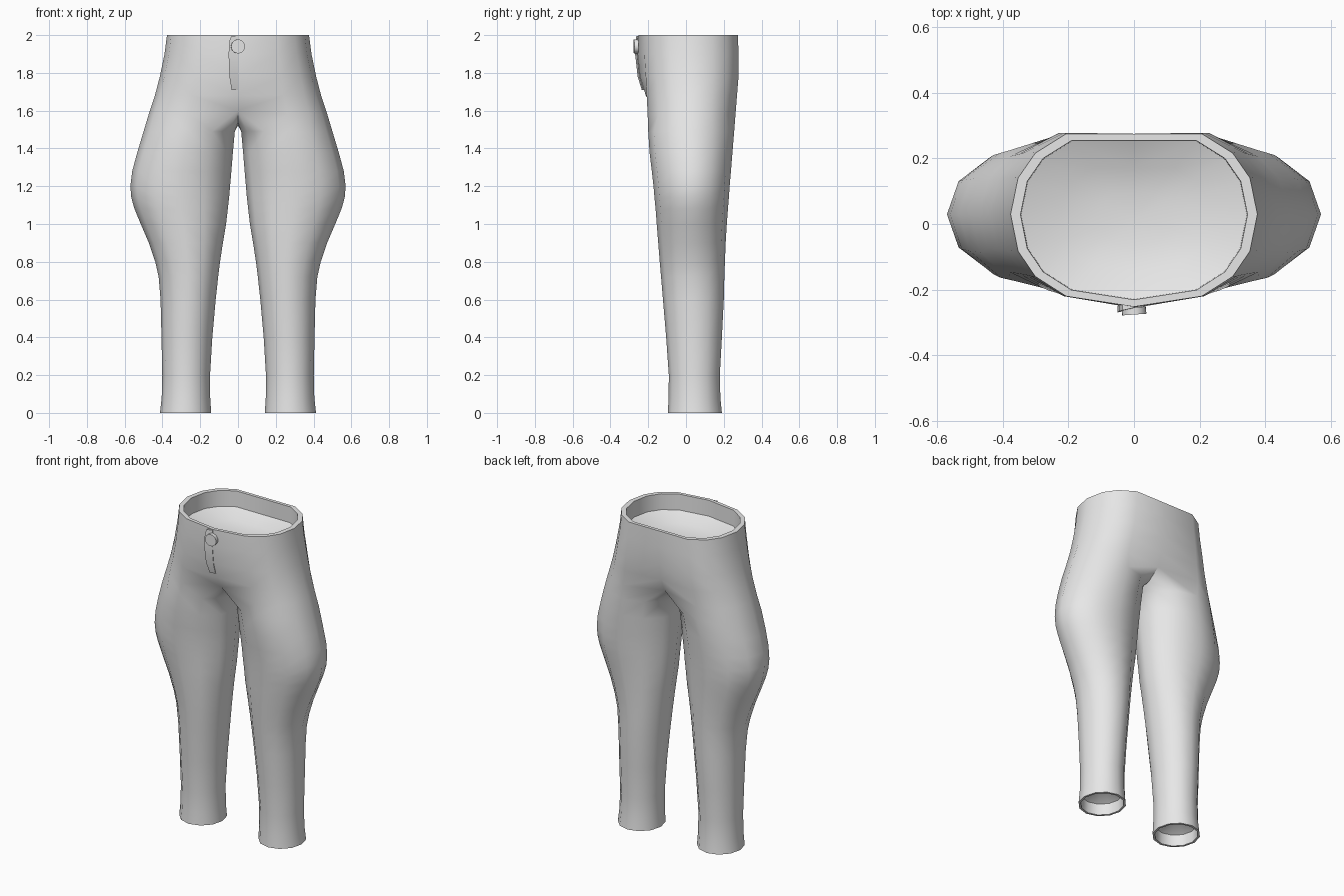
import bpy, bmesh, math
from mathutils import Vector

if "Cube" in bpy.data.objects:
    bpy.data.objects.remove(bpy.data.objects["Cube"])

cloth = bpy.data.materials.new("grey cloth")
cloth.diffuse_color = (0.8, 0.8, 0.8, 1)
cloth.use_nodes = True
cloth.node_tree.nodes["Principled BSDF"].inputs["Base Color"].default_value = cloth.diffuse_color


def finish(name, bm, angle=50):
    bmesh.ops.recalc_face_normals(bm, faces=bm.faces[:])
    me = bpy.data.meshes.new(name)
    bm.to_mesh(me)
    bm.free()
    ob = bpy.data.objects.new(name, me)
    bpy.context.collection.objects.link(ob)
    me.materials.append(cloth)
    bpy.ops.object.select_all(action='DESELECT')
    ob.select_set(True)
    bpy.context.view_layer.objects.active = ob
    bpy.ops.object.shade_smooth_by_angle(angle=math.radians(angle))
    return ob


def add(bm, pts):
    return [bm.verts.new(p) for p in pts]


def bridge(bm, a, b, closed):
    n = len(a)
    for i in range(n if closed else n - 1):
        j = (i + 1) % n
        bm.faces.new((a[i], a[j], b[j], b[i]))


def fan(bm, ring, centre, closed):
    c = bm.verts.new(centre)
    n = len(ring)
    for i in range(n if closed else n - 1):
        bm.faces.new((ring[i], ring[(i + 1) % n], c))


def leg_ring(z, xin, xout, yf, yb):
    cx, cy, hx, hy = (xin + xout) / 2, (yf + yb) / 2, (xout - xin) / 2, (yb - yf) / 2
    return [Vector((cx + hx * math.cos(math.radians(30 * k)),
                    cy + hy * math.sin(math.radians(30 * k)), z)) for k in range(-4, 8)]


def torso_ring(z, w, yf, yb, cf, cb):
    # half ring from front centre around the hip to back centre
    X, Y = (1, .94, .8, .55, 0), (0, .45, .76, 1, 1)
    cy = 0.03
    pts = []
    for k in range(-4, 5):
        a = abs(k)
        y = cy + Y[a] * ((yb if k > 0 else yf) - cy)
        if a == 4:
            y = cb if k > 0 else cf
        pts.append(Vector((w * X[a], y, z)))
    return pts


def inset(pts, c, s, dz):
    return [Vector((c.x + (p.x - c.x) * s, c.y + (p.y - c.y) * s, p.z + dz)) for p in pts]


# Leg sections: height, inner x, outer x, front y, back y
LEG = [(0, .142, .413, -.096, .190), (.08, .147, .404, -.092, .182),
       (.2, .148, .401, -.091, .179), (.4, .136, .405, -.105, .190),
       (.6, .118, .410, -.122, .200), (.72, .105, .420, -.132, .203),
       (.8, .095, .438, -.139, .206), (.9, .080, .472, -.147, .210),
       (1.0, .063, .515, -.155, .216), (1.08, .054, .548, -.161, .222),
       (1.14, .047, .565, -.167, .227), (1.2, .042, .570, -.172, .231),
       (1.28, .035, .560, -.181, .238), (1.38, .027, .533, -.193, .246),
       (1.49, .017, .500, -.200, .255)]
# Torso sections: height, half width, front y, back y, front centre y, back centre y
TORSO = [(1.58, .473, -.203, .262, -.165, .215), (1.68, .440, -.208, .270, -.213, .248),
         (1.78, .414, -.213, .278, -.243, .268), (1.9, .389, -.220, .278, -.256, .275),
         (2.0, .376, -.220, .275, -.252, .275)]

# Trousers: one half, then mirrored
bm = bmesh.new()
rings = [leg_ring(*r) for r in LEG]
legs = [add(bm, r) for r in rings]
for a, b in zip(legs, legs[1:]):
    bridge(bm, a, b, True)

# Crotch seam joins the leg to the torso
tr = [torso_ring(*r) for r in TORSO]
tr[0][0].z = tr[0][8].z = 1.60
torso = [add(bm, r) for r in tr]
seam = add(bm, [(0, .13, 1.54), (0, .03, 1.522), (0, -.08, 1.54)])
bridge(bm, legs[-1], torso[0] + seam, True)
for a, b in zip(torso, torso[1:]):
    bridge(bm, a, b, False)

# Waist rim, inner band and dished lining
c = Vector((0, .015, 0))
last = torso[-1]
for s, dz in ((.92, 0), (.915, -.1), (.6, -.14), (.3, -.155)):
    nxt = add(bm, inset(tr[-1], c, s, dz))
    bridge(bm, last, nxt, False)
    last = nxt
fan(bm, last, (0, .015, 1.84), False)

# Hem rim, inner band and dished lining
c = Vector((.2775, .047, 0))
last = legs[0]
for s, dz in ((.9, 0), (.88, .07), (.5, .10)):
    nxt = add(bm, inset(rings[0], c, s, dz))
    bridge(bm, last, nxt, True)
    last = nxt
fan(bm, last, (c.x, c.y, .11), True)

bmesh.ops.mirror(bm, geom=bm.verts[:] + bm.edges[:] + bm.faces[:], axis='X', merge_dist=1e-5)
bmesh.ops.remove_doubles(bm, verts=bm.verts[:], dist=1e-5)
finish("trousers", bm)

# Fly flap: thin strip lying on the front, raised along its left edge
bm = bmesh.new()
rows = []
for z, x, y in ((1.995, -.035, -.252), (1.97, -.045, -.253), (1.9, -.050, -.256),
                (1.78, -.045, -.243), (1.71, -.034, -.223)):
    side = y - x * -.15
    rows.append(add(bm, [(x, side + .012, z), (x, side - .006, z),
                         (0, y - .003, z), (0, y + .012, z)]))
for a, b in zip(rows, rows[1:]):
    bridge(bm, a, b, True)
bm.faces.new(rows[0])
bm.faces.new(rows[-1])
finish("fly_flap", bm, 30)

# Waist button
bm = bmesh.new()
bmesh.ops.create_cone(bm, cap_ends=True, segments=20, radius1=.037, radius2=.037, depth=.022)
ob = finish("waist_button", bm, 30)
ob.location = (0, -.265, 1.94)
ob.rotation_euler = (math.radians(90), 0, math.radians(4))
